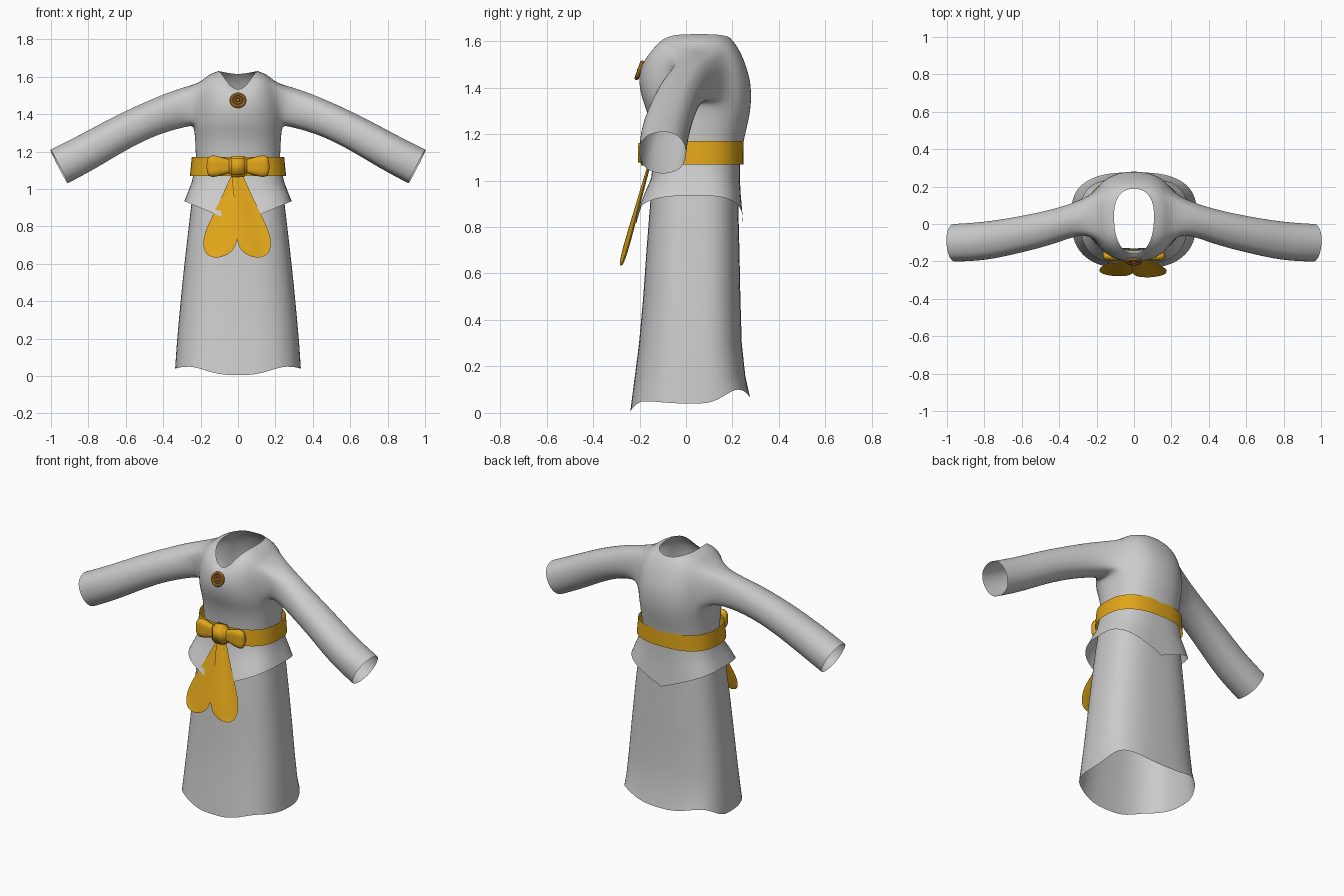
import bpy, bmesh, math
from mathutils import Vector

if "Cube" in bpy.data.objects:
    bpy.data.objects.remove(bpy.data.objects["Cube"])


def material(name, color):
    m = bpy.data.materials.new(name)
    m.diffuse_color = (*color, 1)
    m.use_nodes = True
    m.node_tree.nodes["Principled BSDF"].inputs["Base Color"].default_value = m.diffuse_color
    return m


GOLD = material("gold_sash", (0.75, 0.38, 0.01))
CLOTH = material("sand_cloth", (0.65, 0.46, 0.13))
BRONZE = material("bronze", (0.62, 0.27, 0.03))
DARK = material("dark_bronze", (0.16, 0.06, 0.02))


def finish(name, bm, mat=None, subsurf=0):
    bmesh.ops.recalc_face_normals(bm, faces=bm.faces)
    for f in bm.faces:
        f.smooth = True
    me = bpy.data.meshes.new(name)
    bm.to_mesh(me)
    bm.free()
    ob = bpy.data.objects.new(name, me)
    bpy.context.collection.objects.link(ob)
    if mat:
        me.materials.append(mat)
    if subsurf:
        mod = ob.modifiers.new("smooth", "SUBSURF")
        mod.levels = mod.render_levels = subsurf
    return ob


def bridge(bm, a, b, closed=True):
    n = len(a)
    return [bm.faces.new((a[i], a[(i + 1) % n], b[(i + 1) % n], b[i]))
            for i in range(n if closed else n - 1)]


def loft(name, rings, mat=None, subsurf=0, closed=True, caps=False):
    bm = bmesh.new()
    rows = [[bm.verts.new(p) for p in r] for r in rings]
    for a, b in zip(rows, rows[1:]):
        bridge(bm, a, b, closed)
    if caps:
        bm.faces.new(rows[0])
        bm.faces.new(rows[-1])
    return finish(name, bm, mat, subsurf)


def body_ring(w, yf, yb, z, n=2.3, segs=24, yc=0.045):
    """Superellipse around the body; t = 0 is the front, z is a value or f(t)."""
    pts = []
    for i in range(segs):
        t = 2 * math.pi * i / segs
        s, c = math.sin(t), math.cos(t)
        x = w * math.copysign(abs(s) ** (2 / n), s)
        y = yc + ((yf - yc) if c > 0 else (yb - yc)) * abs(c) ** (2 / n)
        pts.append((x, y, z(t) if callable(z) else z))
    return pts


# bodice: body rings that bend over the shoulders into the neckline
def tilt(zf, zs, zb):
    return lambda t: zs + ((zf if math.cos(t) > 0 else zb) - zs) * math.cos(t) ** 4


profile = [
    (.225, -.14, .24, 1.09, 1.09, 1.09), (.227, -.143, .248, 1.17, 1.17, 1.17),
    (.231, -.158, .275, 1.27, 1.27, 1.27), (.238, -.192, .284, 1.35, 1.34, 1.35),
    (.236, -.205, .28, 1.42, 1.42, 1.42), (.226, -.202, .268, 1.46, 1.50, 1.47),
    (.204, -.194, .246, 1.49, 1.565, 1.53), (.165, -.18, .22, 1.515, 1.61, 1.58),
    (.108, -.16, .19, 1.53, 1.63, 1.615)]
bm = bmesh.new()
rows = [[bm.verts.new(p) for p in body_ring(w, yf, yb, tilt(a, b, c))]
        for w, yf, yb, a, b, c in profile]
grid = [bridge(bm, a, b) for a, b in zip(rows, rows[1:])]

# sleeves: open a hole each side and extend its rim along the arm
arm = [(.29, .035, 1.437, .086, .11), (.45, -.02, 1.385, .096, .097),
       (.63, -.06, 1.30, .101, .098), (.80, -.093, 1.2, .108, .104),
       (.957, -.1, 1.12, .106, .106)]
for side, i0 in ((1, 4), (-1, 16)):
    cols = list(range(i0, i0 + 5))
    rim = ([rows[3][i] for i in cols] + [rows[j][cols[-1]] for j in (4, 5)]
           + [rows[6][i] for i in reversed(cols)] + [rows[j][cols[0]] for j in (5, 4)])
    bmesh.ops.delete(bm, geom=[grid[j][i] for j in (3, 4, 5) for i in cols[:4]],
                     context='FACES')
    angles = [math.atan2((v.co.z - 1.455) / .115, (v.co.y - .045) / .115) for v in rim]
    for k, (x, y, z, ry, rz) in enumerate(arm):
        a, b = Vector(arm[max(k - 1, 0)][:3]), Vector(arm[min(k + 1, 4)][:3])
        d = (b - a).normalized()
        u = Vector((-d.y, d.x, 0)).normalized()
        v = d.cross(u)
        ring = []
        for t in angles:
            p = Vector((x, y, z)) + u * ry * math.cos(t) + v * rz * math.sin(t)
            ring.append(bm.verts.new((p.x * side, p.y, p.z)))
        bridge(bm, rim, ring)
        rim = ring
finish("bodice_with_sleeves", bm, subsurf=2)

# flared peplum, hem pointed at front and back
def hem_z(t):
    return .815 + .12 * abs(math.sin(t)) ** .67


loft("peplum", [
    body_ring(.235, -.14, .232, 1.10, 2.6, 64),
    body_ring(.246, -.15, .232, lambda t: 1.04 - .03 * math.cos(t) ** 2, 2.7, 64),
    body_ring(.266, -.18, .236, lambda t: (hem_z(t) + 1.04) / 2, 2.9, 64),
    body_ring(.287, -.215, .245, hem_z, 3, 64)])

# long skirt with wavy hem
HEM = [.005, .05, .04, .10, .065]


def skirt_hem(t):
    q = min(t, 2 * math.pi - t) / (math.pi / 4)
    k = min(int(q), 3)
    f = (1 - math.cos((q - k) * math.pi)) / 2
    return HEM[k] * (1 - f) + HEM[k + 1] * f


loft("skirt", [body_ring(w, yf, yb, z, 2.7, 64) for w, yf, yb, z in (
    (.225, -.13, .222, 1.10), (.248, -.152, .224, .93), (.275, -.17, .23, .7),
    (.297, -.184, .234, .5), (.316, -.202, .24, .3), (.328, -.22, .255, .16),
    (.336, -.24, .276, skirt_hem))])

# sash around the waist
loft("sash", [body_ring(.257, -.162, .248, 1.07, 2.5, 64),
              body_ring(.247, -.155, .247, 1.17, 2.5, 64)], GOLD)

# bow loops and knot
for side, label in ((1, "right"), (-1, "left")):
    rings = []
    for x, ry, rz in ((.02, .018, .032), (.06, .024, .04), (.10, .032, .054),
                      (.14, .034, .062), (.162, .024, .05), (.168, .008, .02)):
        ring = []
        for i in range(16):
            t = 2 * math.pi * i / 16
            # shallow fold pressed into the front of each loop
            r = 1 - .25 * max(0, -math.cos(t)) ** 6
            ring.append((side * x, -.172 + ry * r * math.cos(t), 1.122 + rz * math.sin(t)))
        rings.append(ring)
    loft("bow_loop_" + label, rings, GOLD, 1, caps=True)

bm = bmesh.new()
bmesh.ops.create_cube(bm, size=1)
for v in bm.verts:
    v.co = (v.co.x * .095, v.co.y * .07 - .172, v.co.z * .112 + 1.12)
bmesh.ops.bevel(bm, geom=bm.edges[:], offset=.014, segments=3, affect='EDGES')
finish("bow_knot", bm, GOLD)

# hanging sash tails
tail = [(-.005, 1.08, .03), (-.025, 1.0, .042), (-.055, .9, .06), (-.08, .81, .08),
        (-.094, .74, .092), (-.1, .69, .086), (-.108, .657, .066), (-.113, .642, .042),
        (-.116, .634, .012)]
for side, label, dy in ((-1, "left", 0), (1, "right", -.006)):
    rows = []
    for x, z, hw in tail:
        yc = -.155 - (1.07 - z) * .28 + dy
        rows.append([(-side * x - side * .01 * (side > 0) + hw * s,
                      yc + .012 * math.sin(s * 2.2 * side) * hw / .09, z)
                     for s in (-1, -.5, 0, .5, 1)])
    loft("sash_tail_" + label, rows, GOLD, 1, closed=False)

# round brooch, leaning back with the chest
CENTRE, LEAN = Vector((0, -.197, 1.473)), math.radians(70)
NORMAL = Vector((0, -math.sin(LEAN), math.cos(LEAN)))


def dress(name, mat):
    ob = bpy.context.object
    ob.name = name
    ob.data.materials.append(mat)
    bpy.ops.object.shade_smooth_by_angle()


for name, R, r in (("brooch_outer_ring", .035, .0095), ("brooch_inner_ring", .018, .006)):
    bpy.ops.mesh.primitive_torus_add(major_radius=R, minor_radius=r, major_segments=32,
                                     minor_segments=10, location=CENTRE + NORMAL * .004,
                                     rotation=(LEAN, 0, 0))
    dress(name, BRONZE)
bpy.ops.mesh.primitive_cylinder_add(vertices=32, radius=.036, depth=.012,
                                    location=CENTRE, rotation=(LEAN, 0, 0))
dress("brooch_plate", DARK)
bpy.ops.mesh.primitive_uv_sphere_add(segments=16, ring_count=8, radius=.008,
                                     location=CENTRE + NORMAL * .007)
dress("brooch_bead", BRONZE)
